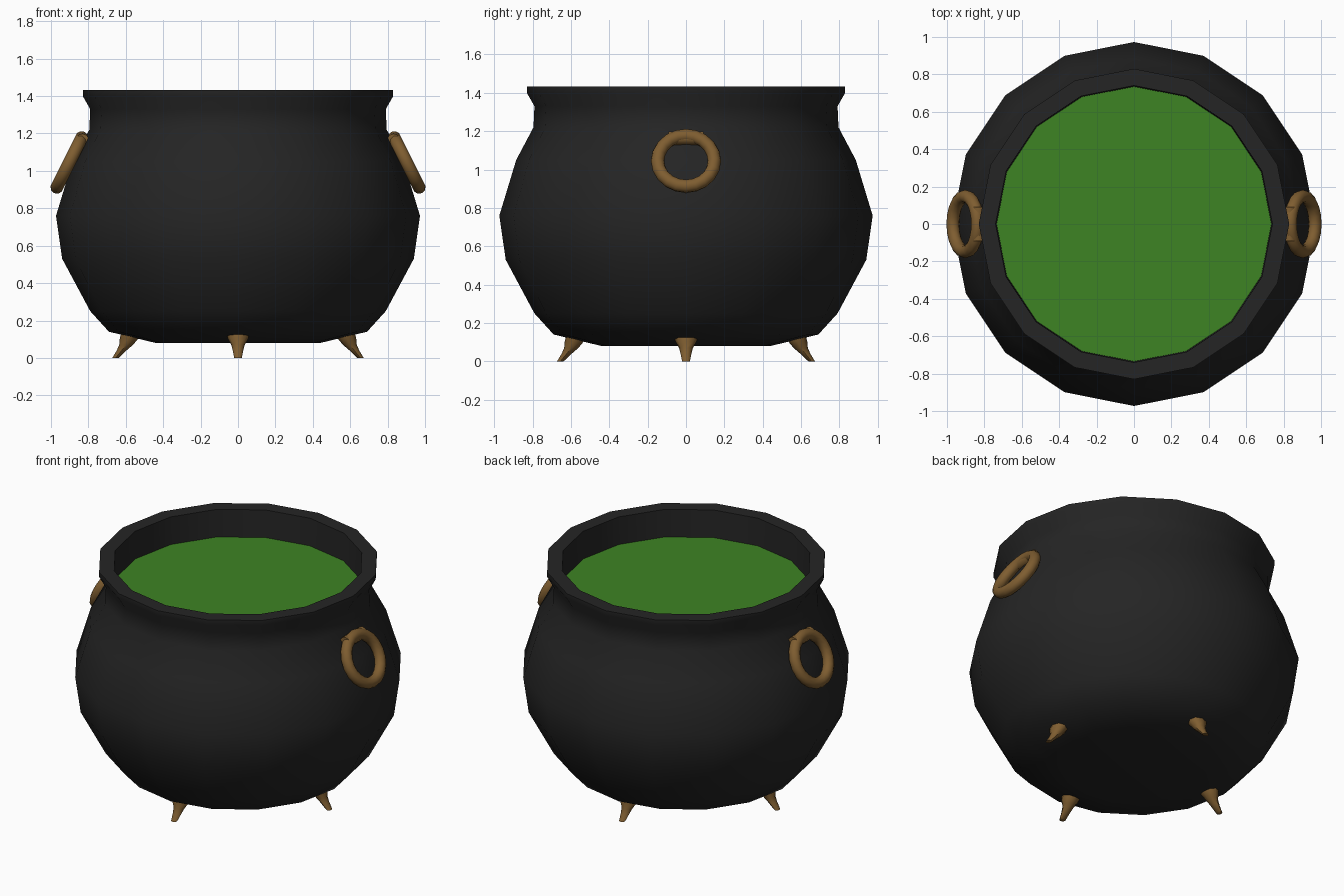
import bpy, bmesh, math
from mathutils import Matrix, Vector

if "Cube" in bpy.data.objects:
    bpy.data.objects.remove(bpy.data.objects["Cube"])


def material(name, rgb):
    m = bpy.data.materials.new(name)
    m.diffuse_color = (*rgb, 1)
    m.use_nodes = True
    m.node_tree.nodes["Principled BSDF"].inputs["Base Color"].default_value = m.diffuse_color
    return m


IRON = material("black iron", (0.018, 0.018, 0.018))
BRASS = material("aged brass", (0.21, 0.11, 0.03))
BREW = material("green brew", (0.048, 0.23, 0.017))


def finish(name, bm, mat, angle=50):
    bmesh.ops.recalc_face_normals(bm, faces=bm.faces)
    me = bpy.data.meshes.new(name)
    bm.to_mesh(me)
    bm.free()
    me.materials.append(mat)
    ob = bpy.data.objects.new(name, me)
    bpy.context.collection.objects.link(ob)
    bpy.ops.object.select_all(action='DESELECT')
    ob.select_set(True)
    bpy.context.view_layer.objects.active = ob
    bpy.ops.object.shade_smooth_by_angle(angle=math.radians(angle))
    return ob


def bridge(bm, a, b):
    n = len(a)
    for i in range(n):
        j = (i + 1) % n
        bm.faces.new((a[i], a[j], b[j], b[i]))


def loft(bm, rings, n):
    """Skin elliptical rings (centre, radius x, radius y) and cap both ends."""
    loops = []
    for c, rx, ry in rings:
        loops.append([bm.verts.new((c[0] + rx * math.cos(t), c[1] + ry * math.sin(t), c[2]))
                      for t in (2 * math.pi * i / n for i in range(n))])
    for a, b in zip(loops, loops[1:]):
        bridge(bm, a, b)
    bm.faces.new(loops[0])
    bm.faces.new(loops[-1])


# Pot: sixteen-sided turned profile, outside from base to rim, then inside
profile = [(0.44, 0.08), (0.69, 0.14), (0.79, 0.25), (0.94, 0.53), (0.973, 0.76),
           (0.885, 1.05), (0.795, 1.22), (0.79, 1.33), (0.83, 1.40), (0.83, 1.432),
           (0.74, 1.432), (0.735, 1.24)]
bm = bmesh.new()
loft(bm, [((0, 0, z), r, r) for r, z in profile], 16)
finish("pot", bm, IRON)

# Liquid surface inside the rim
bm = bmesh.new()
bmesh.ops.create_circle(bm, cap_ends=True, segments=16, radius=0.735,
                        matrix=Matrix.Translation((0, 0, 1.255)))
for f in bm.faces:
    if f.normal.z < 0:
        f.normal_flip()
me = bpy.data.meshes.new("liquid")
bm.to_mesh(me)
bm.free()
me.materials.append(BREW)
bpy.context.collection.objects.link(bpy.data.objects.new("liquid", me))

# Ring handles leaning against the shoulder, each with a short bar at the top
for side, label in ((1, "right"), (-1, "left")):
    bm = bmesh.new()
    loops = []
    for i in range(20):
        u = 2 * math.pi * i / 20
        loop = []
        for k in range(10):
            v = 2 * math.pi * k / 10
            r = 0.148 + 0.035 * math.cos(v)
            loop.append(bm.verts.new((r * math.cos(u), r * math.sin(u), 0.035 * math.sin(v))))
        loops.append(loop)
    for i in range(20):
        bridge(bm, loops[i], loops[(i + 1) % 20])
    place = Matrix.Translation((side * 0.902, 0, 1.045)) @ Matrix.Rotation(side * math.radians(63.4), 4, 'Y')
    bmesh.ops.transform(bm, matrix=place, verts=bm.verts)
    finish(label + "_ring_handle", bm, BRASS)

    bm = bmesh.new()
    bmesh.ops.create_cone(bm, cap_ends=True, segments=10, radius1=0.036, radius2=0.036, depth=0.18,
                          matrix=Matrix.Translation((side * 0.832, 0, 1.163)) @ Matrix.Rotation(math.pi / 2, 4, 'X'))
    finish(label + "_handle_bar", bm, BRASS)

# Four splayed claw feet: (distance out, height, half depth, half width)
claw = [(0.655, 0.0, 0.017, 0.02), (0.622, 0.04, 0.026, 0.028), (0.598, 0.07, 0.037, 0.036),
        (0.582, 0.105, 0.05, 0.056), (0.575, 0.13, 0.05, 0.06)]
for k, label in enumerate(("right", "back", "left", "front")):
    bm = bmesh.new()
    loft(bm, [((d, 0, z), hx, hy) for d, z, hx, hy in claw], 8)
    bmesh.ops.rotate(bm, verts=bm.verts, cent=Vector((0, 0, 0)),
                     matrix=Matrix.Rotation(k * math.pi / 2, 3, 'Z'))
    finish(label + "_foot", bm, BRASS)
